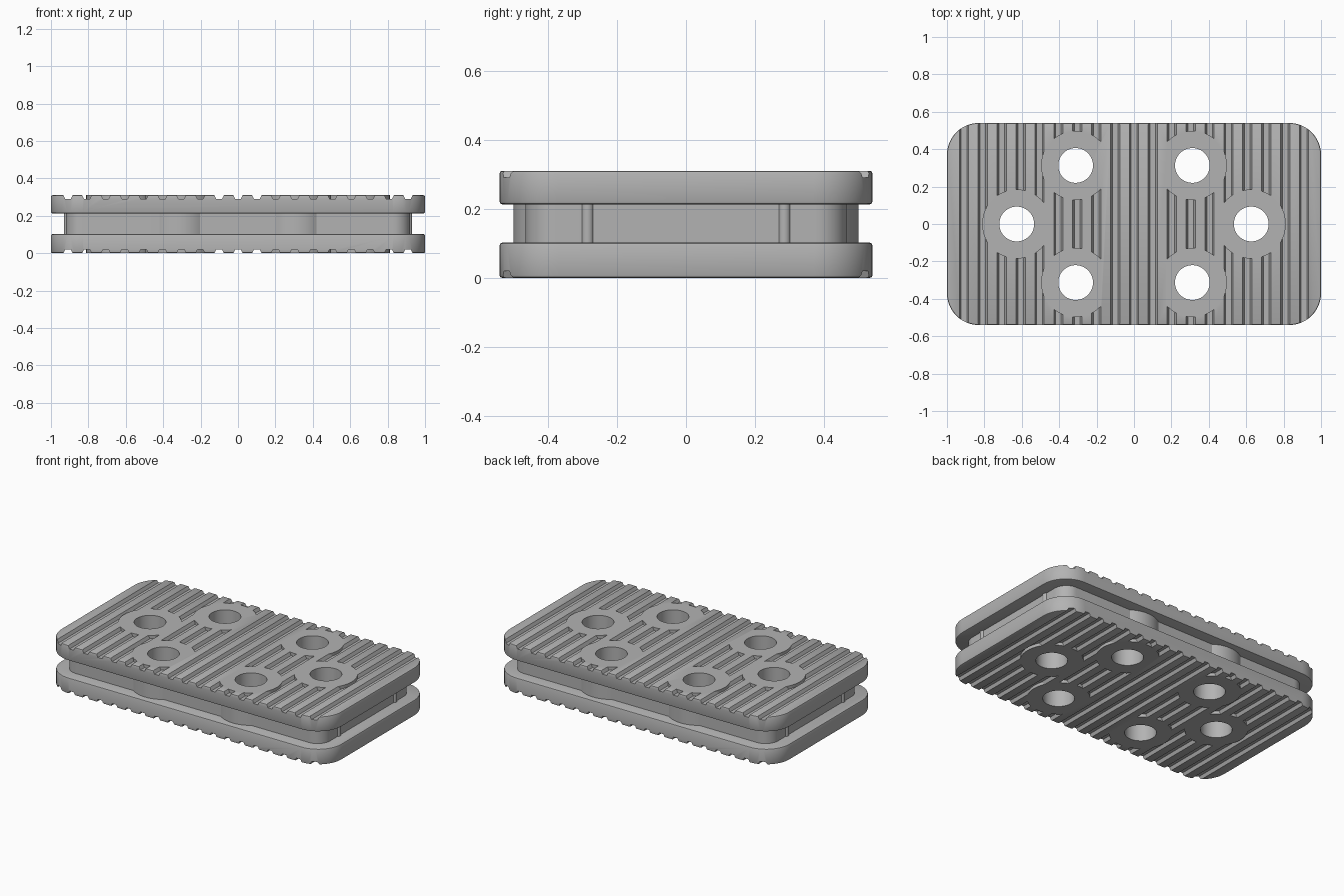
import bpy, bmesh, math

cube = bpy.data.objects.get("Cube")
if cube:
    bpy.data.objects.remove(cube, do_unlink=True)

HALF_X, HALF_Y, HEIGHT = 1.0, 0.54, 0.31
GAP_LOW, GAP_HIGH = 0.102, 0.213
HOLE_R, PAD_R = 0.093, 0.185
PITCH, DEPTH = 0.101, 0.02
HOLES = [(sx * 0.312, sy * 0.313) for sx in (-1, 1) for sy in (-1, 1)]
HOLES += [(-0.627, 0), (0.627, 0)]

grey = bpy.data.materials.new("plain_grey")
grey.use_nodes = True
colour = (0.45, 0.45, 0.45, 1)
grey.diffuse_color = colour
grey.node_tree.nodes["Principled BSDF"].inputs["Base Color"].default_value = colour


def finish(name, bm):
    bmesh.ops.recalc_face_normals(bm, faces=bm.faces)
    mesh = bpy.data.meshes.new(name)
    bm.to_mesh(mesh)
    bm.free()
    mesh.materials.append(grey)
    obj = bpy.data.objects.new(name, mesh)
    bpy.context.collection.objects.link(obj)
    return obj


def prism(bm, points, offset):
    """Extrude a closed outline of 3D points along an offset."""
    face = bm.faces.new([bm.verts.new(p) for p in points])
    geom = bmesh.ops.extrude_face_region(bm, geom=[face])["geom"]
    verts = [g for g in geom if isinstance(g, bmesh.types.BMVert)]
    bmesh.ops.translate(bm, verts=verts, vec=offset)


def rounded_slab(name, hx, hy, radius, low, high, steps=12):
    bm = bmesh.new()
    points = []
    for i, (sx, sy) in enumerate([(1, 1), (-1, 1), (-1, -1), (1, -1)]):
        for k in range(steps + 1):
            a = (i + k / steps) * math.pi / 2
            points.append((sx * (hx - radius) + radius * math.cos(a),
                           sy * (hy - radius) + radius * math.sin(a), low))
    prism(bm, points, (0, 0, high - low))
    return finish(name, bm)


def cylinders(name, centres, radius, low, high):
    bm = bmesh.new()
    for x, y in centres:
        ring = [(x + radius * math.cos(k * math.tau / 48),
                 y + radius * math.sin(k * math.tau / 48), low) for k in range(48)]
        prism(bm, ring, (0, 0, high - low))
    return finish(name, bm)


def apply(obj, modifier):
    bpy.context.view_layer.objects.active = obj
    bpy.ops.object.modifier_apply(modifier=modifier.name)


def boolean(obj, tool, operation="DIFFERENCE"):
    mod = obj.modifiers.new("cut", "BOOLEAN")
    mod.operation, mod.solver, mod.object = operation, "EXACT", tool
    apply(obj, mod)


def smooth(obj):
    bpy.ops.object.select_all(action="DESELECT")
    obj.select_set(True)
    bpy.context.view_layer.objects.active = obj
    bpy.ops.object.shade_smooth_by_angle(angle=math.radians(30))


# Helpers: through holes, and raised pads that interrupt the grooves
hole_cutter = cylinders("hole_cutter", HOLES, HOLE_R, -0.1, HEIGHT + 0.1)
pad_cutter = cylinders("pad_cutter", HOLES, PAD_R, -0.1, HEIGHT + 0.1)


# Tapered grooves running front to back on one outer face
def grooves(name, surface, up):
    bm = bmesh.new()
    for k in range(-9, 10):
        x = k * PITCH
        profile = [(x - 0.015, -DEPTH), (x + 0.015, -DEPTH),
                   (x + 0.03, 0.01), (x - 0.03, 0.01)]
        prism(bm, [(px, -0.6, surface + up * dz) for px, dz in profile], (0, 1.2, 0))
    obj = finish(name, bm)
    boolean(obj, pad_cutter)
    return obj


# Upper and lower grooved plates
helpers = [hole_cutter, pad_cutter]
for name, low, high, surface, up in (("lower_plate", 0, GAP_LOW, 0, -1),
                                     ("upper_plate", GAP_HIGH, HEIGHT, HEIGHT, 1)):
    plate = rounded_slab(name, HALF_X, HALF_Y, 0.17, low, high)
    bevel = plate.modifiers.new("soft_rim", "BEVEL")
    bevel.width, bevel.segments = 0.008, 2
    bevel.limit_method, bevel.angle_limit = "ANGLE", math.radians(40)
    apply(plate, bevel)
    cutter = grooves(name + "_groove_cutter", surface, up)
    boolean(plate, cutter)
    boolean(plate, hole_cutter)
    smooth(plate)
    helpers.append(cutter)

# Narrower core with bulges around the holes and small ribs at the ends
core = rounded_slab("core", 0.92, 0.465, 0.09, GAP_LOW, GAP_HIGH)
bosses = cylinders("boss_helper", HOLES, PAD_R + 0.002, GAP_LOW, GAP_HIGH)
boolean(core, bosses, "UNION")
ribs = cylinders("rib_helper", [(sx * 0.912, sy * 0.285) for sx in (-1, 1) for sy in (-1, 1)],
                 0.018, GAP_LOW, GAP_HIGH)
boolean(core, ribs, "UNION")
boolean(core, hole_cutter)
smooth(core)
helpers += [bosses, ribs]

for helper in helpers:
    bpy.data.objects.remove(helper, do_unlink=True)
